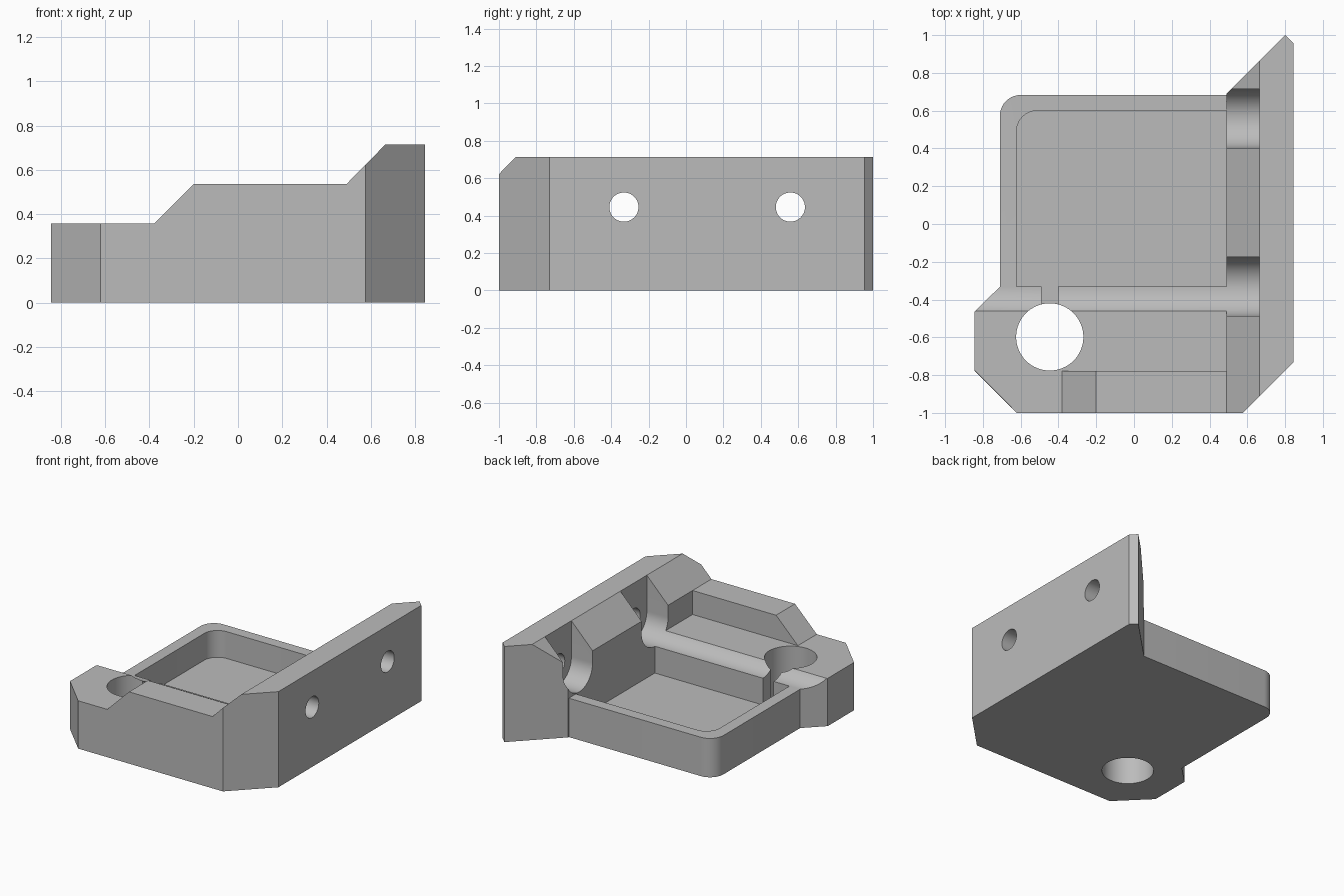
import bpy, bmesh, math
from mathutils import Vector

cube = bpy.data.objects.get("Cube")
if cube:
    bpy.data.objects.remove(cube, do_unlink=True)

grey = bpy.data.materials.new("plain grey")
grey.use_nodes = True
colour = (0.5, 0.5, 0.5, 1)
grey.diffuse_color = colour
grey.node_tree.nodes["Principled BSDF"].inputs["Base Color"].default_value = colour

# How a profile point (u, v) and a depth w map to space for each axis
PLACE = {"x": lambda u, v, w: (w, u, v),
         "y": lambda u, v, w: (u, w, v),
         "z": lambda u, v, w: (u, v, w)}


def prism(name, profile, axis, start, end):
    """Extrude a closed profile along an axis."""
    bm = bmesh.new()
    base = bm.faces.new([bm.verts.new(PLACE[axis](u, v, start)) for u, v in profile])
    grown = bmesh.ops.extrude_face_region(bm, geom=[base])["geom"]
    move = Vector(PLACE[axis](0, 0, end - start))
    bmesh.ops.translate(bm, vec=move, verts=[g for g in grown if isinstance(g, bmesh.types.BMVert)])
    bmesh.ops.recalc_face_normals(bm, faces=bm.faces)
    mesh = bpy.data.meshes.new(name)
    bm.to_mesh(mesh)
    bm.free()
    mesh.materials.append(grey)
    ob = bpy.data.objects.new(name, mesh)
    bpy.context.collection.objects.link(ob)
    return ob


def arc(cx, cy, r, a0, a1, n):
    return [(cx + r * math.cos(math.radians(a0 + (a1 - a0) * i / n)),
             cy + r * math.sin(math.radians(a0 + (a1 - a0) * i / n))) for i in range(n + 1)]


def circle(cx, cy, r, n=48):
    return arc(cx, cy, r, 0, 360, n)[:-1]


def rect(u0, u1, v0, v1):
    return [(u0, v0), (u1, v0), (u1, v1), (u0, v1)]


TOP, OUT = 0.8, 1.2
WALL, RIDGE = 0.49, 0.665
BOLT_Z, BOLT_Y, SLOT_R = 0.446, (-0.332, 0.558), 0.156
RIM = BOLT_Z - SLOT_R
FLOOR = 0.09

# Solid bracket from its plan outline
outline = [(-0.845, -0.465), (-0.845, -0.775), (-0.62, -1), (0.575, -1), (0.845, -0.73),
           (0.845, 0.955), (0.8, 1), (WALL, 0.69), (WALL, 0.683)]
outline += arc(-0.6, 0.573, 0.11, 90, 180, 10) + [(-0.71, BOLT_Y[0])]
bracket = prism("mounting_bracket", outline, "z", 0, 0.714)

cutters = [
    # Stepped and sloped upper edge
    prism("slope_cutter", [(-OUT, 0.357), (-0.38, 0.357), (-0.2, 0.536), (WALL, 0.536),
                           (RIDGE, 0.714), (RIDGE, TOP), (-OUT, TOP)], "y", -OUT, OUT),
    # Shelf behind the front rail, then the lower tray rim
    prism("shelf_cutter", rect(-OUT, WALL, -0.777, OUT), "z", 0.357, TOP),
    prism("rim_cutter", rect(-OUT, WALL, BOLT_Y[0], OUT), "z", RIM, TOP),
    # Tray pocket with one rounded corner
    prism("pocket_cutter", [(-0.622, BOLT_Y[0]), (WALL, BOLT_Y[0]), (WALL, 0.6)]
          + arc(-0.512, 0.49, 0.11, 90, 180, 10), "z", FLOOR, TOP),
    # Round through hole and the slot joining it to the tray
    prism("hole_cutter", circle(-0.446, -0.598, 0.178, 64), "z", -0.1, TOP),
    prism("slot_cutter", rect(-0.491, -0.403, -0.5, BOLT_Y[0] + 0.05), "z", FLOOR, TOP),
]

# Bolt head channels and bolt holes through the wall
for y, start in zip(BOLT_Y, (-OUT, 0.4)):
    channel = arc(y, BOLT_Z, SLOT_R, 180, 360, 32) + [(y + SLOT_R, TOP), (y - SLOT_R, TOP)]
    cutters.append(prism("channel_cutter", channel, "x", start, RIDGE))
    cutters.append(prism("bolt_cutter", circle(y, BOLT_Z, 0.078), "x", 0.6, OUT))

bpy.context.view_layer.objects.active = bracket
for cutter in cutters:
    cut = bracket.modifiers.new("cut", "BOOLEAN")
    cut.operation = "DIFFERENCE"
    cut.solver = "EXACT"
    cut.object = cutter
    bpy.ops.object.modifier_apply(modifier=cut.name)
    bpy.data.objects.remove(cutter, do_unlink=True)

bpy.ops.object.select_all(action="DESELECT")
bracket.select_set(True)
bpy.ops.object.shade_smooth_by_angle(angle=math.radians(25))
